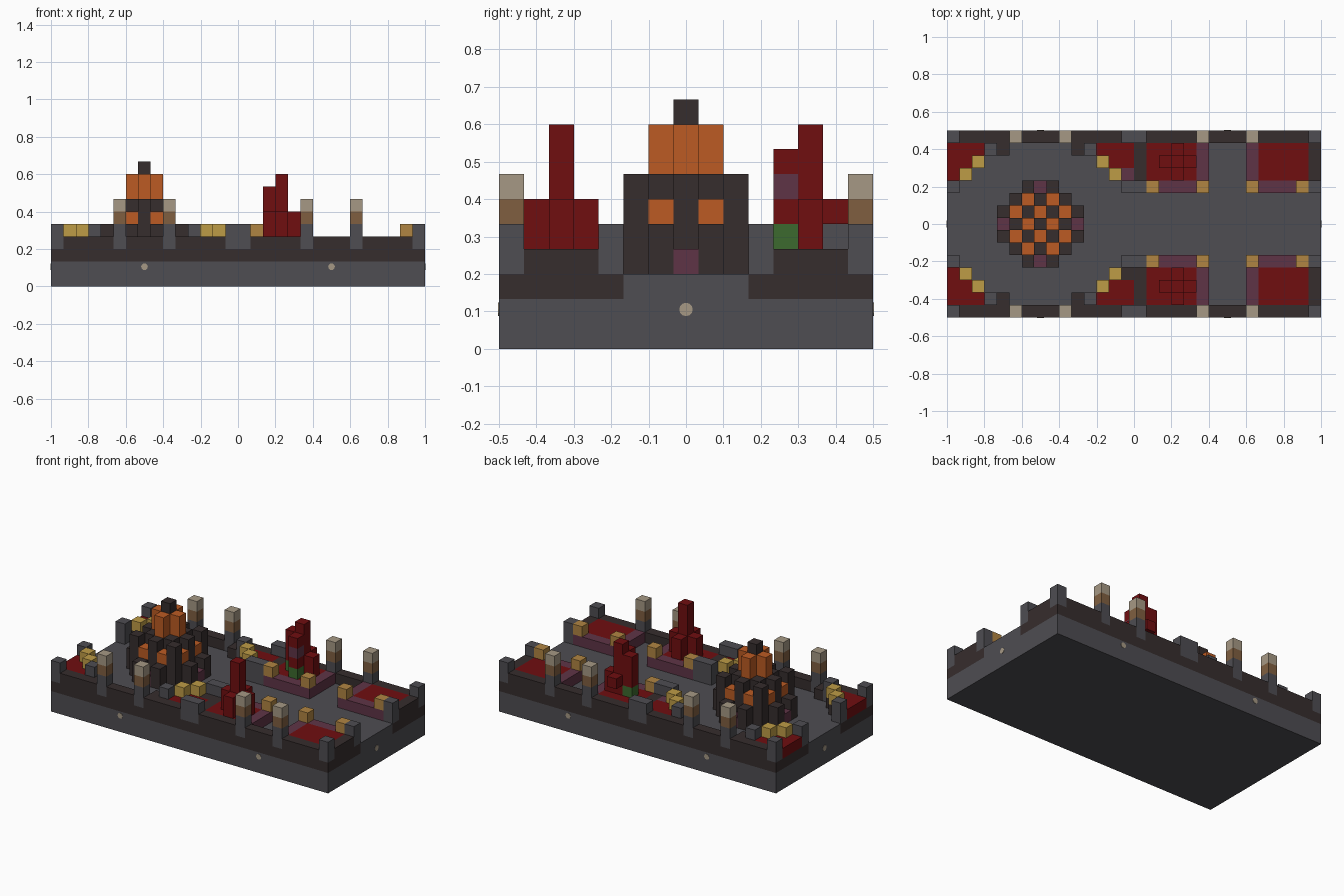
import bpy
import bmesh
import math
from mathutils import Matrix, Vector

cube = bpy.data.objects.get("Cube")
if cube:
    bpy.data.objects.remove(cube, do_unlink=True)

# Block grid: one block is a fifteenth of a unit
NX, NY = 30, 15
U = 2 / NX
cells = {}


def make_material(name, rgb):
    lin = [((c / 255 + 0.055) / 1.055) ** 2.4 for c in rgb]
    mat = bpy.data.materials.new(name)
    mat.use_nodes = True
    mat.diffuse_color = (*lin, 1)
    mat.node_tree.nodes["Principled BSDF"].inputs["Base Color"].default_value = (*lin, 1)
    return mat


MATS = {
    "stone": make_material("stone grey", (78, 77, 82)),
    "dark": make_material("dark brick", (54, 45, 45)),
    "red": make_material("crimson leaves", (112, 14, 16)),
    "orange": make_material("ember orange", (188, 91, 35)),
    "yellow": make_material("yellow lantern", (190, 156, 70)),
    "tan": make_material("amber lantern", (176, 133, 66)),
    "beige": make_material("pale lamp", (166, 153, 133)),
    "brown": make_material("brown wood", (128, 95, 64)),
    "purple": make_material("plum border", (95, 52, 70)),
    "green": make_material("green stem", (60, 106, 46)),
}


def span(v):
    return range(v[0], v[1] + 1) if isinstance(v, tuple) else (v,)


def fill(part, colour, i, j, k, mirror=True):
    """Fill inclusive block ranges, optionally mirrored front to back."""
    for a in span(i):
        for b in span(j):
            for c in span(k):
                cells[a, b, c] = (part, colour)
                if mirror:
                    cells[a, NY - 1 - b, c] = (part, colour)


# Plinth, paving and outer walls
fill("plinth", "stone", (0, 29), (0, 14), (0, 1))
fill("paving", "stone", (0, 29), (0, 14), 2)
fill("outer_wall", "dark", (0, 29), 0, (2, 3))
for end in (0, 29):
    fill("outer_wall", "dark", end, (1, 4), 2)
fill("outer_wall", "dark", 29, (1, 3), 3)
fill("outer_wall", "dark", 15, (1, 3), 3)
for i in (4, 10):
    fill("outer_wall", "dark", i, 1, 3)

# Stone bollards at corners, gate and plaza rim
for i in (0, 14, 15, 29):
    for j in (0, 4):
        fill("bollard", "stone", i, j, (3, 4))
for i in (3, 11):
    fill("bollard", "stone", i, 1, (3, 4))

# Lamp posts along the walls
for i in (5, 9, 20, 24):
    fill("lamp_post", "stone", i, 0, (3, 4))
    fill("lamp_post", "brown", i, 0, 5)
    fill("lamp_post", "beige", i, 0, 6)

# Curved corner beds around the plaza with stepped lanterns
for side in (-1, 1):
    mid = 7
    for j, start in ((1, 5), (2, 6), (3, 7)):
        for d in range(start, 8):
            fill("corner_bed", "red", mid + side * d, j, 3)
    for d, j in ((5, 2), (6, 3)):
        fill("plaza_lantern", "dark", mid + side * d, j, 3)
        fill("plaza_lantern", "yellow", mid + side * d, j, 4)
fill("corner_bed", "dark", 14, 3, 3, False)
fill("corner_bed", "purple", 14, 11, 3, False)

# Rectangular beds with plum borders and amber lanterns
for first, last, border in ((16, 20, 20), (24, 28, 24)):
    fill("garden_bed", "red", (first, last), (1, 3), 3)
    fill("garden_bed", "purple", border, (1, 3), 3)
    fill("garden_bed", "purple", (first, last), 4, 3)
    for i in (first, last):
        fill("garden_lantern", "tan", i, 4, 4)

# Front tree: cross-shaped skirt and tall trunk
fill("front_tree", "red", (17, 19), 2, (4, 5), False)
fill("front_tree", "red", 18, (1, 3), (4, 5), False)
fill("front_tree", "red", 18, 2, (4, 8), False)

# Back tree: uneven crown above a green stem
fill("back_tree", "red", 18, 12, (4, 8), False)
fill("back_tree", "red", 19, 12, (4, 5), False)
fill("back_tree", "red", 18, 13, 5, False)
for i, j in ((17, 12), (18, 11)):
    fill("back_tree", "green", i, j, 4, False)
    fill("back_tree", "red", i, j, (5, 7), False)
fill("back_tree", "purple", 18, 11, 6, False)

# Central fire tower: checkered rings rising to a dark tip
for dx in range(-3, 4):
    for dy in range(-3, 4):
        near, far = sorted((abs(dx), abs(dy)))
        i, j = 7 + dx, 7 + dy
        if far == 3 and near == 0:
            fill("fire_tower", "purple", i, j, 3, False)
        elif far == 3 and near == 1:
            fill("fire_tower", "dark", i, j, (3, 4), False)
        elif far == 2 and near == 1:
            fill("fire_tower", "dark", i, j, (3, 4), False)
            fill("fire_tower", "orange", i, j, 5, False)
        elif far < 3:
            fill("fire_tower", "dark", i, j, (3, 6), False)
            if far == 1 and near == 0:
                fill("fire_tower", "orange", i, j, (7, 8), False)
            elif far == 0:
                fill("fire_tower", "dark", i, j, (7, 9), False)


def build_part(part):
    """Make the exposed block faces of one part."""
    own = {c: v[1] for c, v in cells.items() if v[0] == part}
    colours = sorted(set(own.values()))
    bm = bmesh.new()
    for cell, colour in own.items():
        centre = Vector(((cell[0] + 0.5) * U - 1, (cell[1] + 0.5) * U - 0.5, (cell[2] + 0.5) * U))
        for axis in range(3):
            for sign in (-1, 1):
                other = list(cell)
                other[axis] += sign
                if tuple(other) in cells:
                    continue
                n, a, b = Vector(), Vector(), Vector()
                n[axis] = sign * U / 2
                a[(axis + 1) % 3] = U / 2
                b[(axis + 2) % 3] = sign * U / 2
                corners = (-a - b, a - b, a + b, b - a)
                face = bm.faces.new([bm.verts.new(centre + n + c) for c in corners])
                face.material_index = colours.index(colour)
    bmesh.ops.remove_doubles(bm, verts=bm.verts, dist=U / 100)
    bmesh.ops.dissolve_limit(bm, angle_limit=0.01, verts=bm.verts, edges=bm.edges,
                             delimit={"MATERIAL"})
    mesh = bpy.data.meshes.new(part)
    bm.to_mesh(mesh)
    bm.free()
    for c in colours:
        mesh.materials.append(MATS[c])
    bpy.context.collection.objects.link(bpy.data.objects.new(part, mesh))


for part in sorted({v[0] for v in cells.values()}):
    build_part(part)

# Small pale studs set flat on the plinth sides
bm = bmesh.new()
studs = [(x, s * 0.5, "X") for x in (-0.5, 0.5) for s in (-1, 1)]
studs += [(s, 0, "Y") for s in (-1, 1)]
for x, y, axis in studs:
    place = Matrix.Translation((x, y, 0.105)) @ Matrix.Rotation(math.pi / 2, 4, axis)
    bmesh.ops.create_cone(bm, cap_ends=True, segments=12, radius1=0.018, radius2=0.018,
                          depth=0.004, matrix=place)
mesh = bpy.data.meshes.new("plinth_studs")
bm.to_mesh(mesh)
bm.free()
mesh.materials.append(MATS["beige"])
bpy.context.collection.objects.link(bpy.data.objects.new("plinth_studs", mesh))
